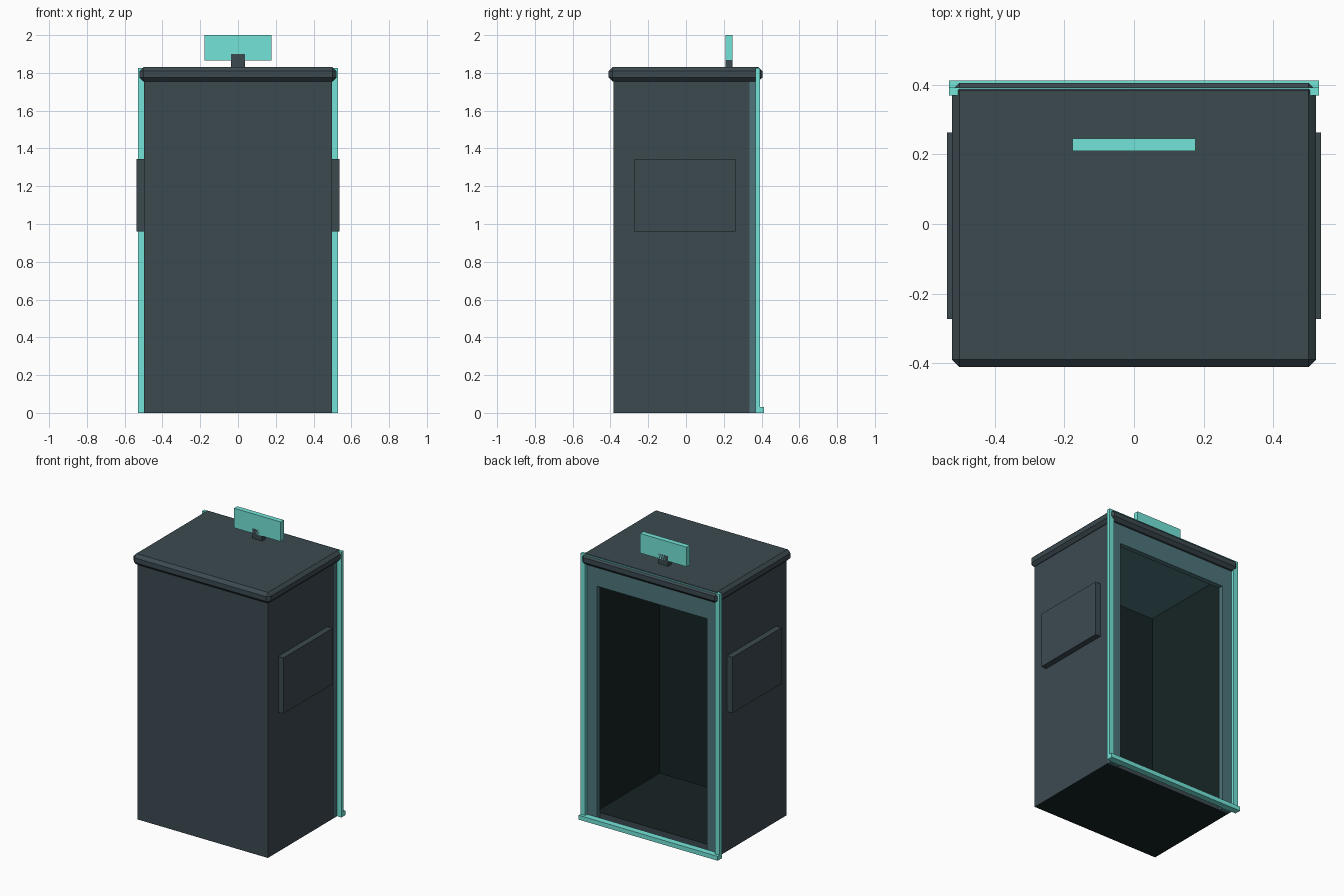
import bpy
import bmesh
from mathutils import Vector

old = bpy.data.objects.get("Cube")
if old:
    bpy.data.objects.remove(old, do_unlink=True)


def material(name, srgb):
    color = [(c / 255 / 12.92 if c < 11 else ((c / 255 + 0.055) / 1.055) ** 2.4) for c in srgb] + [1]
    mat = bpy.data.materials.new(name)
    mat.use_nodes = True
    mat.diffuse_color = color
    mat.node_tree.nodes["Principled BSDF"].inputs["Base Color"].default_value = color
    return mat


slate = material("slate_grey", (60, 74, 80))
interior = material("dark_interior", (22, 36, 36))
frame_mat = material("frame_grey_teal", (78, 118, 124))
teal = material("bright_teal", (116, 229, 217))


def box(name, xs, ys, zs, *mats, edit=None):
    """Box between the given limits, optionally edited as a bmesh."""
    low, high = Vector((xs[0], ys[0], zs[0])), Vector((xs[1], ys[1], zs[1]))
    bm = bmesh.new()
    bmesh.ops.create_cube(bm, size=1)
    for v in bm.verts:
        v.co = (low + high) / 2 + v.co * (high - low)
    if edit:
        edit(bm)
    mesh = bpy.data.meshes.new(name)
    bm.to_mesh(mesh)
    bm.free()
    for m in mats:
        mesh.materials.append(m)
    ob = bpy.data.objects.new(name, mesh)
    bpy.context.collection.objects.link(ob)
    return ob


def hollow(bm):
    """Sink a room into the back face; colour its inside and the underside."""
    bm.normal_update()
    back = max(bm.faces, key=lambda f: f.normal.y)
    min(bm.faces, key=lambda f: f.normal.z).material_index = 1
    bmesh.ops.inset_region(bm, faces=[back], thickness=0.068)
    room = bmesh.ops.extrude_discrete_faces(bm, faces=[back])["faces"][0]
    bmesh.ops.translate(bm, verts=room.verts, vec=(0, -0.69, 0))
    bm.normal_update()
    room.material_index = 1
    for edge in room.edges:
        for face in edge.link_faces:
            face.material_index = 2 if face.normal.z < -0.5 else 1


def chamfer(bm):
    bmesh.ops.bevel(bm, geom=bm.edges[:], offset=0.021, segments=1, affect='EDGES')


# Cabin shell and roof slab
box("cabin_shell", (-0.497, 0.497), (-0.385, 0.335), (0, 1.76), slate, interior, frame_mat, edit=hollow)
box("roof_slab", (-0.522, 0.522), (-0.41, 0.404), (1.755, 1.83), slate, edit=chamfer)

# Doorway frame, trim posts and side panels
for side, s in (("left", 1), ("right", -1)):
    def span(a, b):
        return sorted((a * s, b * s))
    box(side + "_door_post", span(0.42, 0.497), (0.335, 0.37), (0, 1.76), frame_mat)
    box(side + "_trim_post", span(0.494, 0.53), (0.368, 0.392), (0, 1.826), teal)
    box(side + "_side_panel", span(0.49, 0.537), (-0.272, 0.262), (0.96, 1.345), slate)
box("door_lintel", (-0.42, 0.42), (0.335, 0.37), (1.62, 1.76), frame_mat)

# Horizontal trim along the roof and the threshold
box("top_trim", (-0.53, 0.53), (0.368, 0.392), (1.8, 1.826), teal)
box("threshold_trim", (-0.53, 0.53), (0.368, 0.412), (0, 0.03), teal)

# Roof sign on a short stem
box("sign_stem", (-0.036, 0.036), (0.21, 0.245), (1.825, 1.9), slate)
box("sign_board", (-0.177, 0.177), (0.21, 0.245), (1.865, 2.0), teal)
